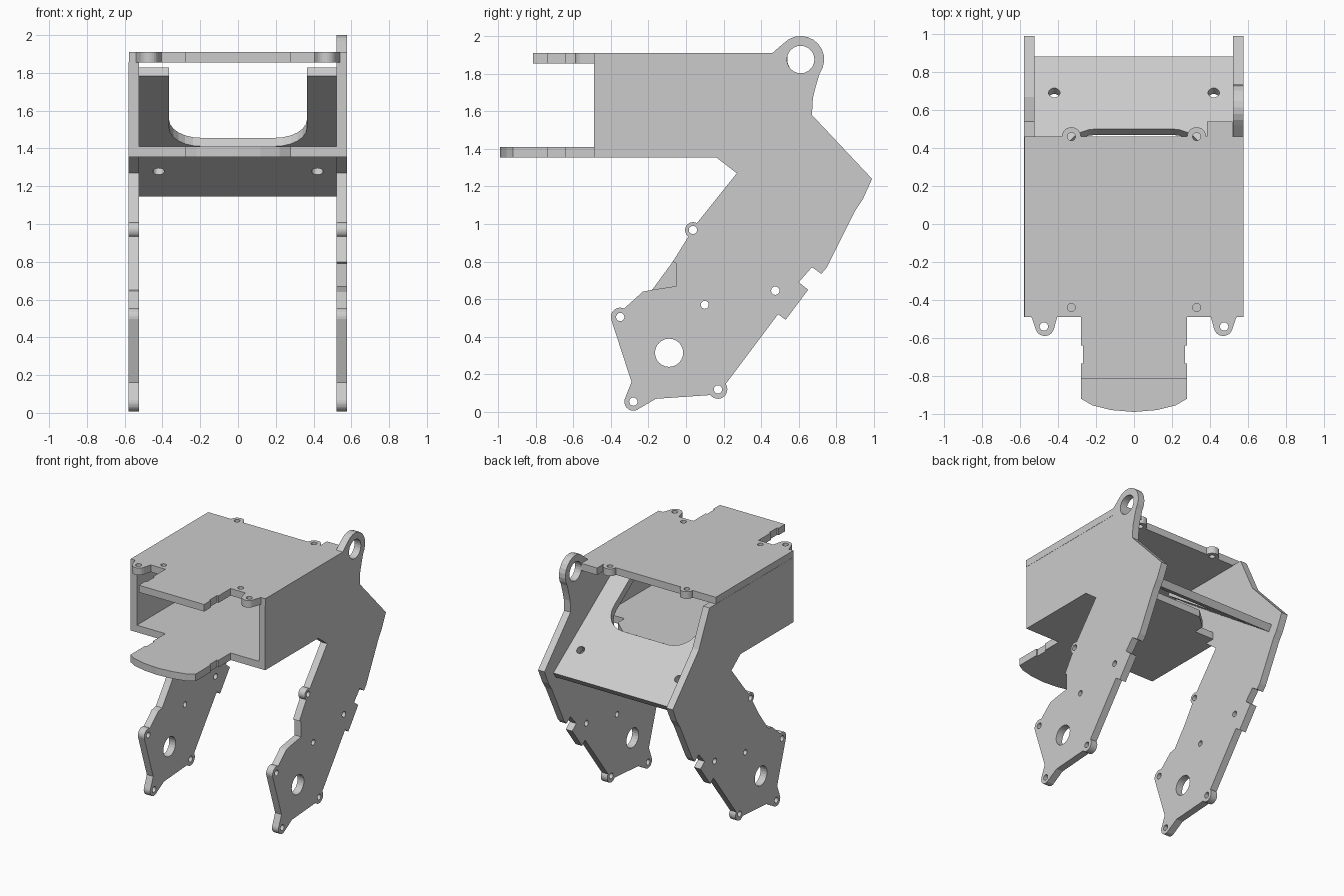
import bpy
from math import sin, cos, radians
from mathutils import Matrix, Vector

cube = bpy.data.objects.get("Cube")
if cube:
    bpy.data.objects.remove(cube, do_unlink=True)

GREY = (0.6, 0.6, 0.6, 1)
grey = bpy.data.materials.new("plain grey")
grey.use_nodes = True
grey.diffuse_color = GREY
grey.node_tree.nodes["Principled BSDF"].inputs["Base Color"].default_value = GREY

THICK = 0.055


def trace(outline):
    """Points of an outline; (cx, cy, radius, start, end) entries are arcs."""
    points = []
    for item in outline:
        if len(item) == 2:
            points.append(item)
            continue
        cx, cy, r, start, end = item
        steps = max(4, round(abs(end - start) / 15))
        for i in range(steps + 1):
            a = radians(start + (end - start) * i / steps)
            points.append((cx + r * cos(a), cy + r * sin(a)))
    return points


def mirrored(half):
    """Complete a half outline by mirroring its points across the centre line."""
    points = trace(half)
    return points + [(-x, y) for x, y in reversed(points) if x > 0]


def both_sides(holes):
    return holes + [(-x, y, r) for x, y, r in holes]


def plate(name, outline, holes, origin, axis_u, axis_v):
    """Flat sheet with round holes, centred in thickness on its origin."""
    curve = bpy.data.curves.new(name, "CURVE")
    curve.dimensions = "2D"
    curve.fill_mode = "BOTH"
    curve.extrude = THICK / 2
    rings = [trace(outline)] + [trace([(x, y, r, 0, 345)]) for x, y, r in holes]
    for ring in rings:
        spline = curve.splines.new("POLY")
        spline.points.add(len(ring) - 1)
        for p, (x, y) in zip(spline.points, ring):
            p.co = (x, y, 0, 1)
        spline.use_cyclic_u = True
    temp = bpy.data.objects.new(name + "_curve", curve)
    bpy.context.collection.objects.link(temp)
    graph = bpy.context.evaluated_depsgraph_get()
    mesh = bpy.data.meshes.new_from_object(temp.evaluated_get(graph))
    bpy.data.objects.remove(temp, do_unlink=True)
    u, v = Vector(axis_u), Vector(axis_v)
    frame = Matrix((u, v, u.cross(v))).transposed().to_4x4()
    mesh.transform(Matrix.Translation(origin) @ frame)
    mesh.materials.clear()
    mesh.materials.append(grey)
    for face in mesh.polygons:
        face.use_smooth = False
        face.material_index = 0
    mesh.name = name
    obj = bpy.data.objects.new(name, mesh)
    bpy.context.collection.objects.link(obj)
    return obj


X, Y, Z = (1, 0, 0), (0, 1, 0), (0, 0, 1)

# Side plates: box wall and bent leg in one sheet, lugs around the foot
wall_front = [(-.49, 1.858), (-.49, 1.355), (.16, 1.355), (.27, 1.27),
              (.037, .968, .042, 60, 235), (-.07, .8)]
notch = [(-.05, .79), (-.05, .67)]
leg = [(-.18, .65), (-.23, .64), (-.35, .505, .05, 65, 205),
       (-.29, .16), (-.28, .055, .048, 165, 310), (-.16, .07), (.13, .09),
       (.17, .12, .05, 230, 395), (.49, .52), (.53, .49), (.65, .65), (.6, .69),
       (.67, .77), (.72, .735), (.75, .77), (.9, 1.07), (.94, 1.13), (.99, 1.24),
       (.67, 1.58)]
ring_lug = [(.675, 1.67), (.69, 1.73), (.61, 1.875, .125, -36, 135),
            (.46, 1.91), (.34, 1.91), (.34, 1.858)]
leg_holes = [(-.09, .315, .075), (.1, .57, .021), (.475, .645, .022),
             (.037, .968, .022), (-.35, .505, .022), (-.28, .055, .022),
             (.17, .12, .022)]
plate("left_side_plate", wall_front + notch + leg + ring_lug,
      leg_holes + [(.61, 1.875, .073)], (.549, 0, 0), Y, Z)
plate("right_side_plate", wall_front + leg + [(.54, 1.858)],
      leg_holes, (-.552, 0, 0), Y, Z)

# Top plate with front tongue and four screw lugs
tongue_side = [(.28, -.735), (.268, -.735), (.268, -.64), (.28, -.64), (.28, -.49)]
top_half = [(0, -.815), (.28, -.815)] + tongue_side + [
    (.405, -.49), (.47, -.54, .05, 195, 345), (.54, -.49), (.578, -.49),
    (.578, .46), (.33, .46, .05, 0, 180), (0, .46)]
plate("top_plate", mirrored(top_half),
      both_sides([(.475, -.54, .022), (.33, .46, .021), (.33, -.44, .021)]),
      (0, 0, 1.8825), X, Y)
plate("rear_corner_tab", [(.385, .455), (.52, .455), (.52, .54), (.385, .54)],
      [], (0, 0, 1.8825), X, Y)

# Lower shelf with rounded front tongue and a rear tab
shelf_half = [(0, -.99), (.12, -.98), (.22, -.955), (.28, -.92)] + tongue_side + [
    (.53, -.49), (.53, .24), (.36, .24), (.36, .32), (.25, .42), (0, .42)]
plate("lower_shelf", mirrored(shelf_half), [], (0, 0, 1.3825), X, Y)

# Sloping rear brace with a rounded cut-out
tilt = radians(35)
slope = Vector((0, -cos(tilt), sin(tilt)))
normal = Vector(X).cross(slope)
brace_half = [(0, 0), (.524, 0), (.524, 1.115), (.365, 1.115),
              (.195, .634, .17, 0, -90), (0, .464)]
plate("rear_brace", mirrored(brace_half), both_sides([(.42, .232, .03)]),
      Vector((0, .85, 1.145)) - normal * THICK / 2, X, slope)
